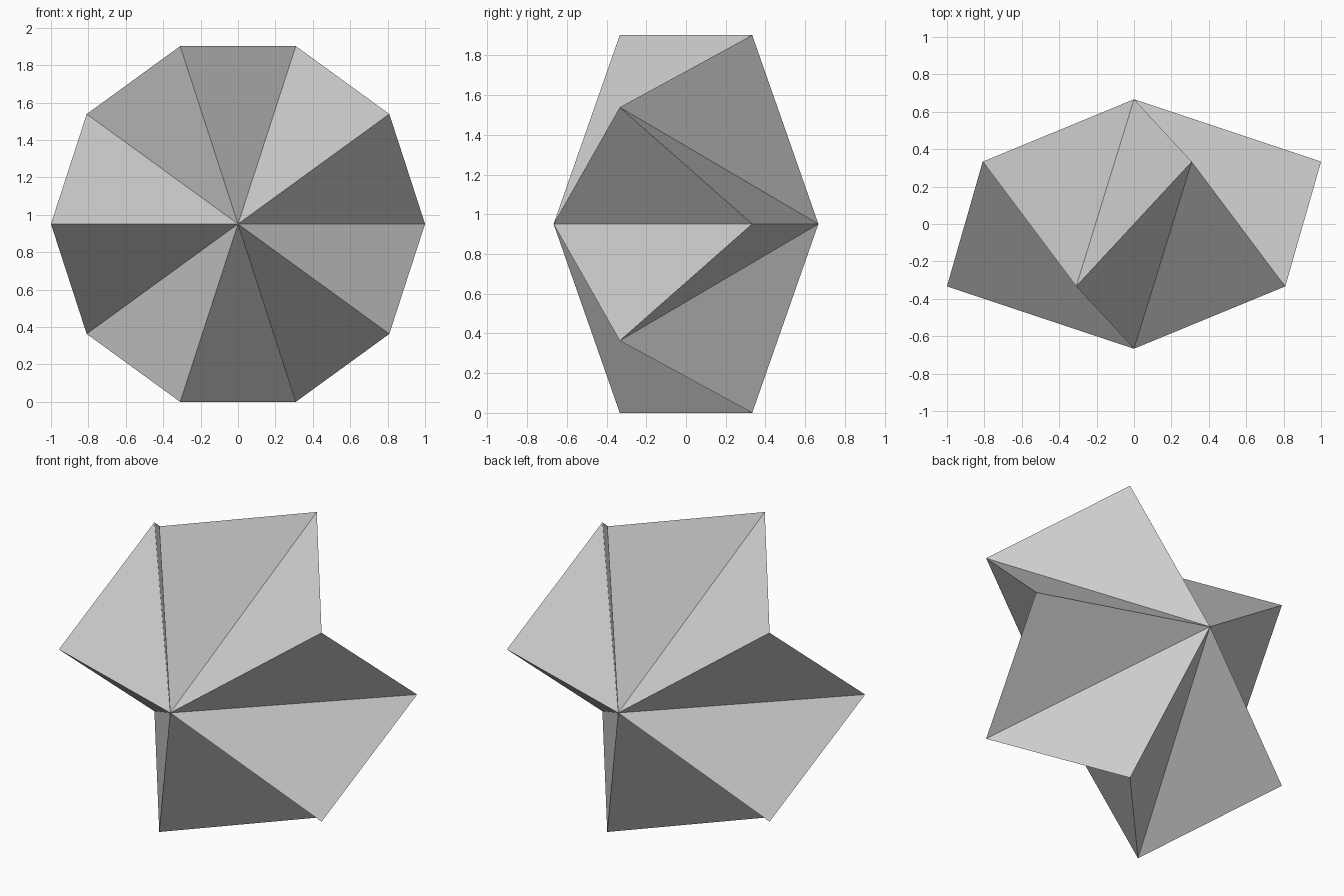
import bpy
import bmesh
from math import cos, sin, pi

old = bpy.data.objects.get("Cube")
if old:
    bpy.data.objects.remove(old, do_unlink=True)

SIDES = 10
RADIUS = 1.0
APEX = 2 / 3       # distance of each tip from the middle plane
ZIGZAG = 1 / 3     # rim points swing this far back and forth
CENTRE_Z = RADIUS * sin(2 * pi / 5)

# Plain grey surface
grey = bpy.data.materials.new("light grey")
grey.use_nodes = True
colour = (0.6, 0.6, 0.6, 1)
grey.diffuse_color = colour
grey.node_tree.nodes["Principled BSDF"].inputs["Base Color"].default_value = colour

# Zigzag rim of ten points, joined to a front tip and a back tip
bm = bmesh.new()
rim = []
for i in range(SIDES):
    a = 2 * pi * i / SIDES
    y = ZIGZAG if i % 2 == 0 else -ZIGZAG
    rim.append(bm.verts.new((RADIUS * cos(a), y, CENTRE_Z + RADIUS * sin(a))))
front_tip = bm.verts.new((0, -APEX, CENTRE_Z))
back_tip = bm.verts.new((0, APEX, CENTRE_Z))

for i, p in enumerate(rim):
    q = rim[(i + 1) % SIDES]
    bm.faces.new((front_tip, p, q))
    bm.faces.new((back_tip, q, p))
bmesh.ops.recalc_face_normals(bm, faces=bm.faces)

mesh = bpy.data.meshes.new("zigzag_bipyramid")
bm.to_mesh(mesh)
bm.free()
mesh.materials.append(grey)
solid = bpy.data.objects.new("zigzag_bipyramid", mesh)
bpy.context.collection.objects.link(solid)
